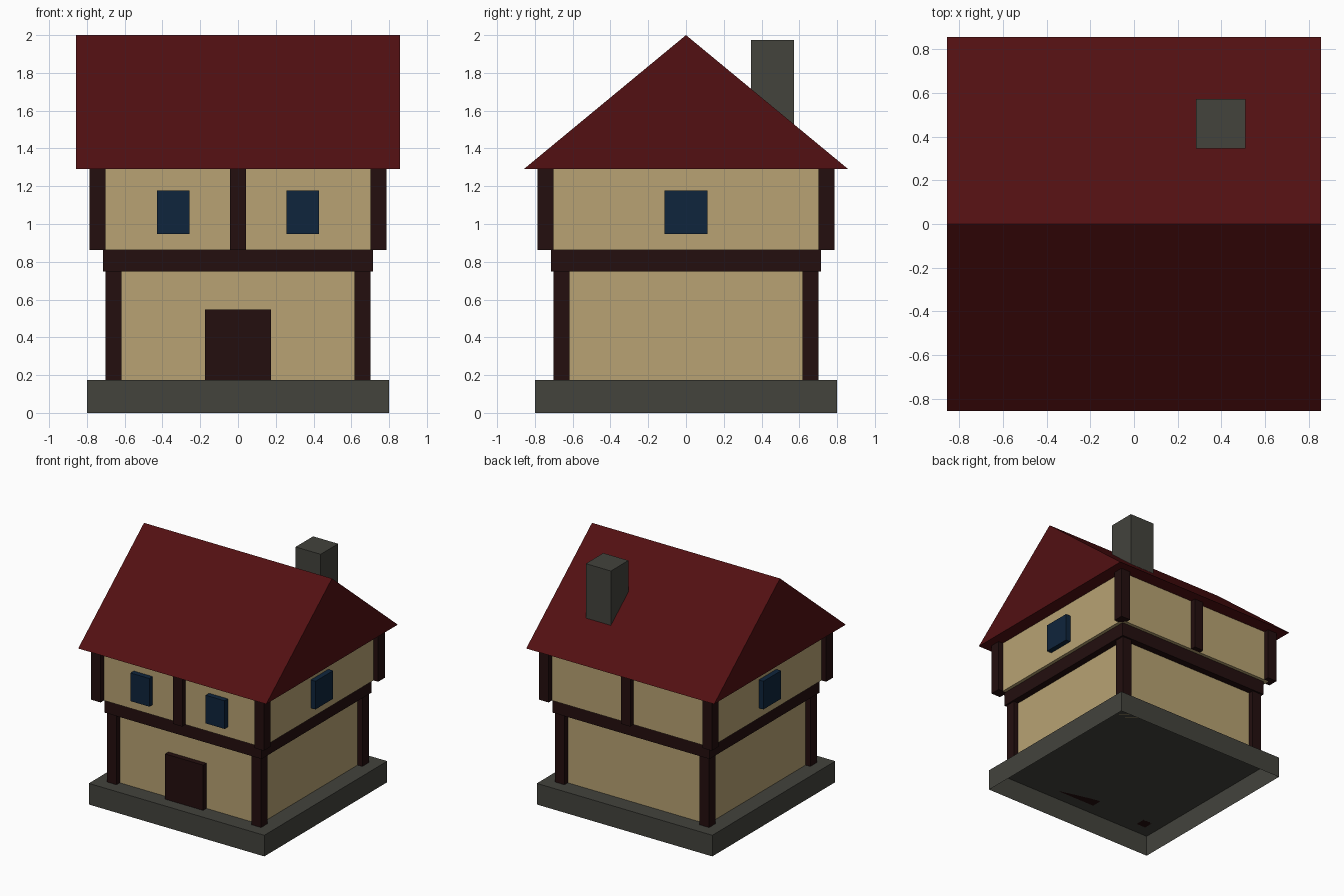
import bpy
import bmesh

cube = bpy.data.objects.get("Cube")
if cube:
    bpy.data.objects.remove(cube, do_unlink=True)


def material(name, r, g, b):
    m = bpy.data.materials.new(name)
    m.use_nodes = True
    m.diffuse_color = (r, g, b, 1)
    bsdf = m.node_tree.nodes["Principled BSDF"]
    bsdf.inputs["Base Color"].default_value = (r, g, b, 1)
    bsdf.inputs["Roughness"].default_value = 0.9
    return m


PLASTER = material("tan_plaster", 0.48, 0.365, 0.172)
TIMBER = material("dark_timber", 0.017, 0.0045, 0.0045)
STONE = material("grey_stone", 0.056, 0.056, 0.046)
ROOF = material("dark_red_tiles", 0.084, 0.005, 0.006)
GLASS = material("navy_glass", 0.0045, 0.018, 0.045)


def finish(bm, name, mat):
    bmesh.ops.recalc_face_normals(bm, faces=bm.faces)
    mesh = bpy.data.meshes.new(name)
    bm.to_mesh(mesh)
    bm.free()
    mesh.materials.append(mat)
    obj = bpy.data.objects.new(name, mesh)
    bpy.context.collection.objects.link(obj)
    return obj


def box(name, mat, x, y, width, depth, bottom, top, open_bottom=False):
    """Box centred on x, y and spanning bottom to top."""
    bm = bmesh.new()
    bmesh.ops.create_cube(bm, size=1)
    for v in bm.verts:
        v.co.x = x + v.co.x * width
        v.co.y = y + v.co.y * depth
        v.co.z = top if v.co.z > 0 else bottom
    if open_bottom:
        under = [f for f in bm.faces if f.calc_center_median().z < bottom + 0.001]
        bmesh.ops.delete(bm, geom=under, context='FACES_ONLY')
    return finish(bm, name, mat)


# Main levels and half widths
BASE, BEAM, UPPER, EAVES, RIDGE = 0.174, 0.748, 0.862, 1.292, 2.0
LOW, HIGH, EDGE = 0.659, 0.744, 0.857
POST = 0.086

# Foundation (hollow underneath), storeys and the beam between them
box("foundation", STONE, 0, 0, 1.6, 1.6, 0, BASE, open_bottom=True)
box("lower_walls", PLASTER, 0, 0, 2 * LOW, 2 * LOW, BASE, BEAM)
box("floor_beam", TIMBER, 0, 0, 1.432, 1.432, BEAM, UPPER)
box("upper_walls", PLASTER, 0, 0, 2 * HIGH, 2 * HIGH, UPPER, EAVES)

# Corner posts on both storeys
for side, sx in (("right", -1), ("left", 1)):
    for end, sy in (("front", -1), ("back", 1)):
        label = f"{end}_{side}"
        box(f"lower_post_{label}", TIMBER, sx * LOW, sy * LOW, POST, POST, BASE, BEAM)
        box(f"upper_post_{label}", TIMBER, sx * HIGH, sy * HIGH, POST, POST, UPPER, EAVES)

# Middle posts at front and back
for end, sy in (("front", -1), ("back", 1)):
    box(f"middle_post_{end}", TIMBER, 0, sy * HIGH, POST, POST, UPPER, EAVES)

# Door, and windows at the front and on each side
box("front_door", TIMBER, 0, -LOW, 0.347, POST, BASE, 0.547)
for side, sx in (("right", -1), ("left", 1)):
    box(f"front_window_{side}", GLASS, sx * 0.343, -HIGH, 0.172, POST, 0.946, 1.178)
    box(f"side_window_{side}", GLASS, sx * HIGH, 0, POST, 0.23, 0.946, 1.178)

# Gable roof: triangular profile extruded along x
bm = bmesh.new()
profile = [bm.verts.new((-EDGE, y, z)) for y, z in ((-EDGE, EAVES), (EDGE, EAVES), (0, RIDGE))]
gable = bm.faces.new(profile)
extruded = bmesh.ops.extrude_face_region(bm, geom=[gable], use_keep_orig=True)["geom"]
ends = [v for v in extruded if isinstance(v, bmesh.types.BMVert)]
bmesh.ops.translate(bm, verts=ends, vec=(2 * EDGE, 0, 0))
finish(bm, "gable_roof", ROOF)

# Chimney rising through the back slope
box("chimney", STONE, 0.398, 0.459, 0.228, 0.228, 1.4, 1.975)
